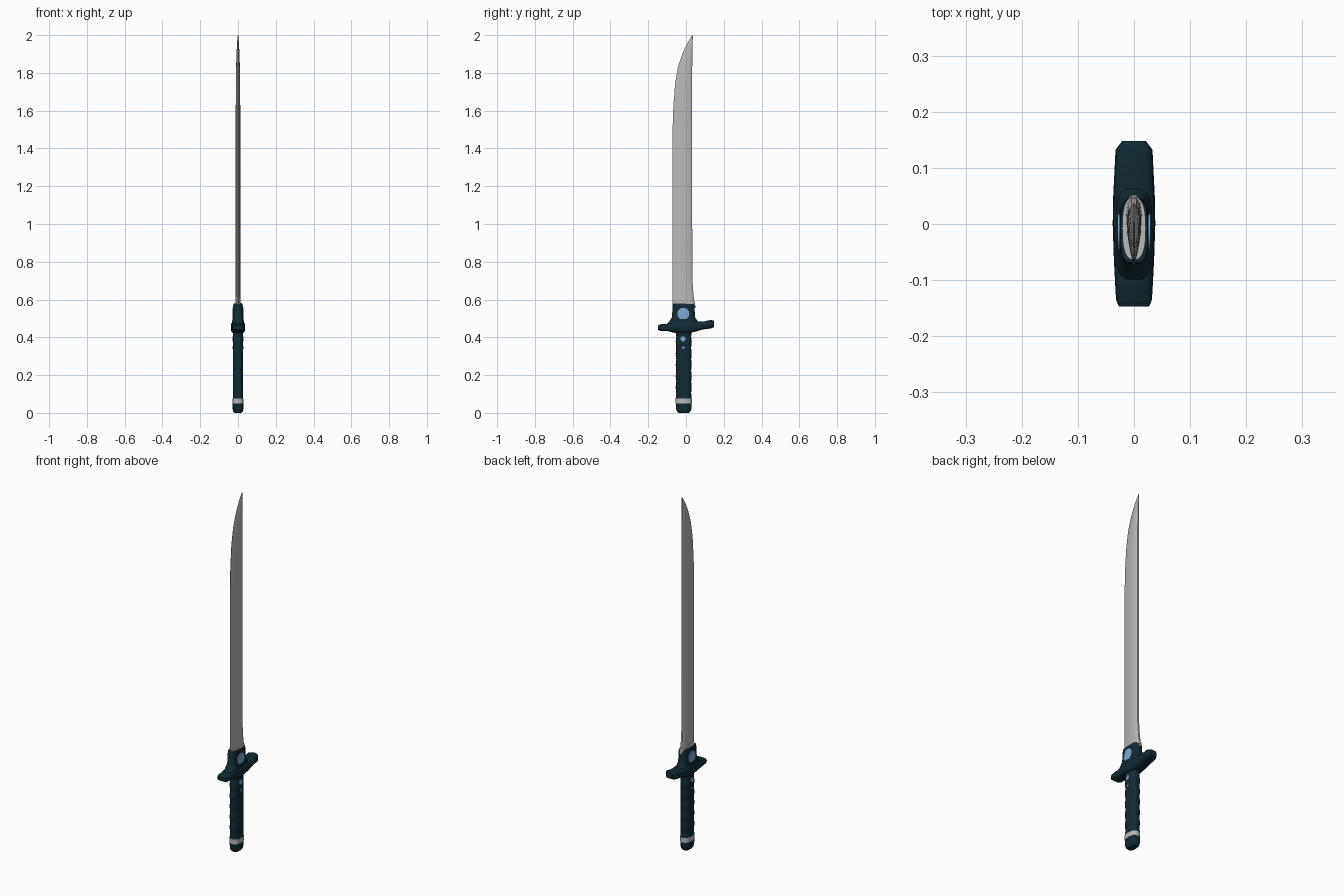
import bpy, bmesh, math

if "Cube" in bpy.data.objects:
    bpy.data.objects.remove(bpy.data.objects["Cube"])


def material(name, rgb):
    m = bpy.data.materials.new(name)
    m.diffuse_color = (*rgb, 1)
    m.use_nodes = True
    m.node_tree.nodes["Principled BSDF"].inputs["Base Color"].default_value = m.diffuse_color
    return m


STEEL = material("steel grey", (0.48, 0.48, 0.48))
DARK = material("dark teal", (0.006, 0.023, 0.034))
BLUE = material("pale blue", (0.21, 0.40, 0.66))


def loft(name, rings, mat, angle=35):
    """Skin a closed solid through a list of equal-sized point rings."""
    bm = bmesh.new()
    rows = [[bm.verts.new(p) for p in r] for r in rings]
    n = len(rows[0])
    for a, b in zip(rows, rows[1:]):
        for i in range(n):
            j = (i + 1) % n
            bm.faces.new((a[i], a[j], b[j], b[i]))
    bm.faces.new(rows[0][::-1])
    bm.faces.new(rows[-1])
    bmesh.ops.recalc_face_normals(bm, faces=bm.faces)
    me = bpy.data.meshes.new(name)
    bm.to_mesh(me)
    bm.free()
    me.materials.append(mat)
    ob = bpy.data.objects.new(name, me)
    bpy.context.collection.objects.link(ob)
    bpy.ops.object.select_all(action='DESELECT')
    bpy.context.view_layer.objects.active = ob
    ob.select_set(True)
    bpy.ops.object.shade_smooth_by_angle(angle=math.radians(angle))
    return ob


def oval(a, b, p, n=24):
    """Superellipse outline as (u, v) pairs."""
    pts = []
    for i in range(n):
        t = 2 * math.pi * i / n
        c, s = math.cos(t), math.sin(t)
        pts.append((a * math.copysign(abs(c) ** (2 / p), c),
                    b * math.copysign(abs(s) ** (2 / p), s)))
    return pts


def flat_ring(z, cy, hx, hy, p=2.6):
    return [(u, cy + v, z) for u, v in oval(hx, hy, p)]


def disc(name, y, z, r, half, mat, n=14):
    """Stud passing through the sword so it shows on both sides."""
    loft(name, [[(x, y + u, z + v) for u, v in oval(r, r, 2, n)]
                for x in (-half, half)], mat)


# Blade: (z, cutting edge y, spine y, half thickness)
stations = [(0.555, -0.070, 0.052, 0.015), (0.58, -0.071, 0.046, 0.014),
            (0.62, -0.072, 0.040, 0.013), (0.70, -0.072, 0.034, 0.013),
            (1.00, -0.072, 0.033, 0.013), (1.50, -0.071, 0.033, 0.012),
            (1.62, -0.067, 0.033, 0.012), (1.74, -0.058, 0.033, 0.011),
            (1.83, -0.043, 0.033, 0.010), (1.90, -0.020, 0.034, 0.008),
            (1.96, 0.008, 0.035, 0.005), (2.00, 0.034, 0.037, 0.001)]
section = [(0, 0.08), (0.2, 0.5), (0.45, 0.85), (0.75, 1), (0.92, 0.8), (1, 0.35)]
rings = []
for z, e, s, h in stations:
    side = [(h * w, e + (s - e) * t, z) for t, w in section]
    rings.append(side + [(-x, y, zz) for x, y, zz in reversed(side)])
loft("blade", rings, STEEL)

# Steel plate where the blade enters the collar
loft("collar_plate", [flat_ring(z, -0.008, 0.021, 0.056) for z in (0.572, 0.581)], STEEL)

# Collar above the guard
loft("collar", [flat_ring(z, -0.013, hx, hy, 3.5) for z, hx, hy in
                [(0.43, 0.033, 0.055), (0.47, 0.034, 0.088), (0.485, 0.031, 0.075),
                 (0.505, 0.028, 0.062), (0.54, 0.026, 0.059), (0.565, 0.026, 0.058),
                 (0.576, 0.024, 0.056)]], DARK)

# Crossguard: (y, bottom z, top z, half width)
bar = [(-0.147, 0.440, 0.463, 0.027), (-0.135, 0.434, 0.470, 0.032),
       (-0.100, 0.433, 0.472, 0.034), (-0.060, 0.424, 0.482, 0.036),
       (0.0, 0.420, 0.485, 0.038), (0.050, 0.430, 0.485, 0.037),
       (0.090, 0.442, 0.483, 0.035), (0.132, 0.447, 0.492, 0.033),
       (0.148, 0.455, 0.488, 0.021)]
loft("crossguard", [[(u, y, (a + b) / 2 + v) for u, v in oval(h, (b - a) / 2, 3.5, 16)]
                    for y, a, b, h in bar], DARK)

# Grip with shallow finger grooves
grip = []
for i in range(41):
    z = 0.075 + 0.365 * i / 40
    k = 0.0015 * math.cos(2 * math.pi * (z - 0.075) / 0.06)
    grip.append(flat_ring(z, -0.012, 0.027 + k * 0.5, 0.041 + k))
loft("grip", grip, DARK)

# Steel band and rounded pommel
loft("pommel_band", [flat_ring(z, -0.012, 0.029, 0.043) for z in (0.05, 0.077)], STEEL)
loft("pommel", [flat_ring(z, -0.012, hx, hy) for z, hx, hy in
                [(0.0, 0.018, 0.028), (0.008, 0.025, 0.036),
                 (0.02, 0.028, 0.040), (0.052, 0.028, 0.041)]], DARK)

# Blue studs
disc("collar_gem", -0.014, 0.525, 0.032, 0.029, BLUE)
disc("upper_grip_stud", -0.016, 0.392, 0.014, 0.0295, BLUE, 10)
disc("lower_grip_stud", -0.014, 0.346, 0.007, 0.0295, BLUE, 8)
